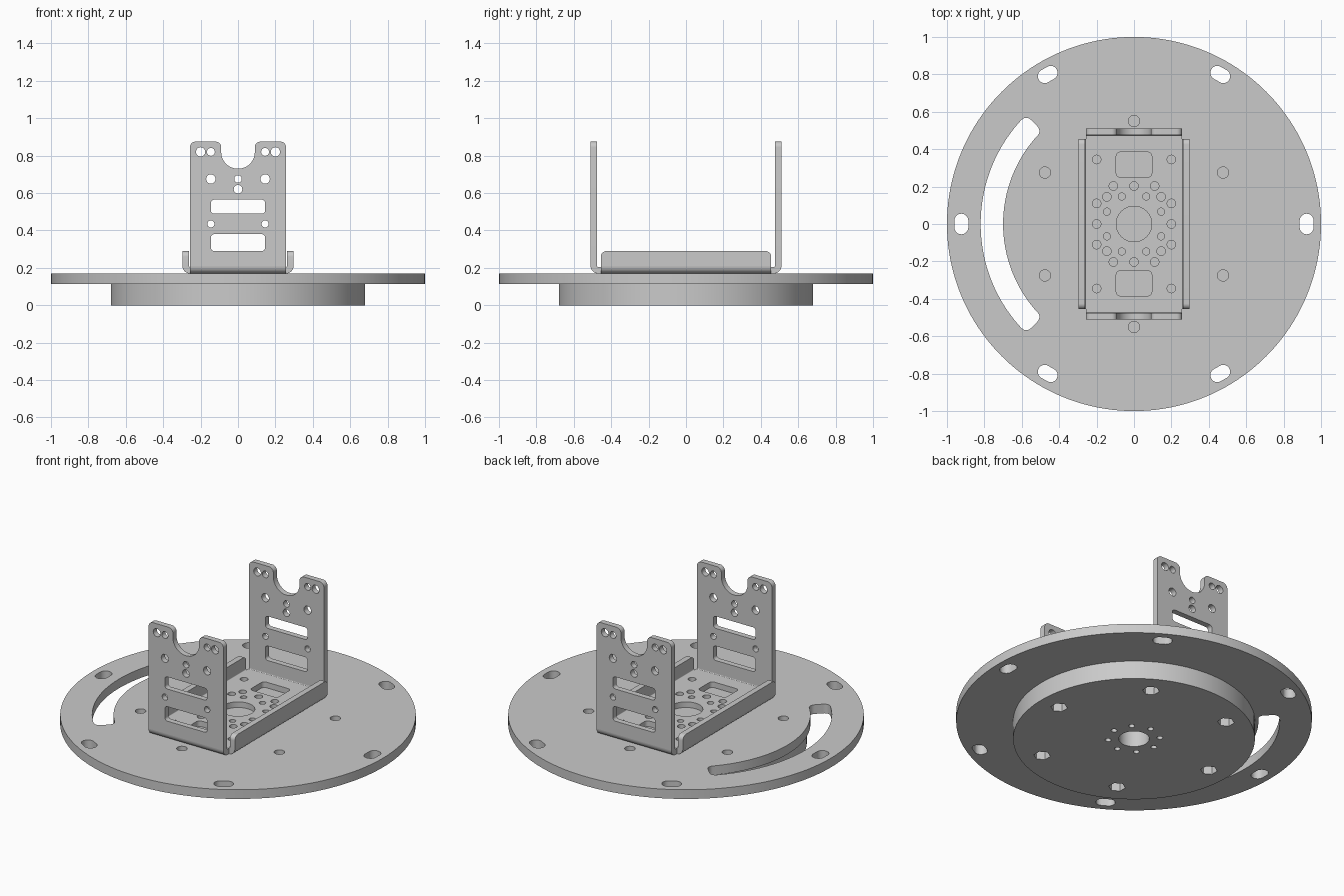
import bpy, bmesh
from math import cos, sin, tan, pi, radians
from mathutils import Matrix, Vector

cube = bpy.data.objects.get("Cube")
if cube:
    bpy.data.objects.remove(cube)

gray = bpy.data.materials.new("metal_gray")
gray.use_nodes = True
gray.diffuse_color = (0.59, 0.59, 0.59, 1)
gray.node_tree.nodes["Principled BSDF"].inputs["Base Color"].default_value = (0.59, 0.59, 0.59, 1)


# Outline helpers
def polar(r, deg):
    return r * cos(radians(deg)), r * sin(radians(deg))


def circle(x, y, r, n=24, phase=0):
    return [(x + r * cos(2 * pi * i / n + phase), y + r * sin(2 * pi * i / n + phase))
            for i in range(n)]


def fillet(corners, steps=8):
    """Closed outline from (x, y, radius) corners."""
    out = []
    for i, (x, y, r) in enumerate(corners):
        p = Vector((x, y))
        if r == 0:
            out.append((x, y))
            continue
        a = (Vector(corners[i - 1][:2]) - p).normalized()
        b = (Vector(corners[(i + 1) % len(corners)][:2]) - p).normalized()
        half = a.angle(b) / 2
        center = p + (a + b).normalized() * (r / sin(half))
        start = (p + a * (r / tan(half)) - center).normalized()
        end = (p + b * (r / tan(half)) - center).normalized()
        for k in range(steps + 1):
            out.append(tuple(center + r * start.slerp(end, k / steps)))
    return out


def rect(x, y, w, h, r):
    return fillet([(x - w / 2, y - h / 2, r), (x + w / 2, y - h / 2, r),
                   (x + w / 2, y + h / 2, r), (x - w / 2, y + h / 2, r)])


def mirrored(points):
    """All distinct sign combinations of the given points."""
    return sorted({(sx * x, sy * y) for x, y in points for sx in (1, -1) for sy in (1, -1)})


def panel(name, loops, thickness, matrix):
    """Sheet with cut-outs: the first loop is the outline, the rest are holes."""
    curve = bpy.data.curves.new(name, "CURVE")
    curve.dimensions = "2D"
    curve.fill_mode = "BOTH"
    curve.extrude = thickness / 2
    for loop in loops:
        spline = curve.splines.new("POLY")
        spline.points.add(len(loop) - 1)
        for point, (x, y) in zip(spline.points, loop):
            point.co = (x, y, 0, 1)
        spline.use_cyclic_u = True
    temp = bpy.data.objects.new(name + "_outline", curve)
    bpy.context.collection.objects.link(temp)
    bpy.context.view_layer.update()
    mesh = bpy.data.meshes.new_from_object(temp.evaluated_get(bpy.context.evaluated_depsgraph_get()))
    bpy.data.objects.remove(temp)
    bpy.data.curves.remove(curve)
    mesh.transform(matrix)
    bm = bmesh.new()
    bm.from_mesh(mesh)
    bmesh.ops.remove_doubles(bm, verts=bm.verts, dist=0.00005)
    bmesh.ops.recalc_face_normals(bm, faces=bm.faces)
    bm.to_mesh(mesh)
    bm.free()
    mesh.materials.clear()
    mesh.materials.append(gray)
    obj = bpy.data.objects.new(name, mesh)
    bpy.context.collection.objects.link(obj)
    bpy.ops.object.select_all(action="DESELECT")
    obj.select_set(True)
    bpy.context.view_layer.objects.active = obj
    bpy.ops.object.shade_smooth_by_angle(angle=radians(30))


def flat(z0, z1):
    return Matrix.Translation((0, 0, (z0 + z1) / 2))


DISC_TOP, PLATE_TOP = 0.113, 0.17

# Lower disc with centre bore, a ring of small holes and six hex nut pockets
loops = [circle(0, 0, 0.68, 128), circle(0, 0, 0.086, 40)]
loops += [circle(*polar(0.146, 45 * i), 0.017) for i in range(8)]
loops += [circle(*polar(0.55, 60 * i), 0.048, 6, pi / 6) for i in range(6)]
panel("lower_disc", loops, DISC_TOP, flat(0, DISC_TOP))

# Round base plate with rim slots, bolt holes and a long curved slot
loops = [circle(0, 0, 1, 160)]
for i in range(6):
    loops.append(circle(*polar(0.55, 30 + 60 * i), 0.03))
    turn = Matrix.Rotation(radians(60 * i), 2)
    loops.append([tuple(turn @ Vector(p)) for p in rect(0.923, 0, 0.074, 0.11, 0.0365)])
sweep = [139 + 82 * i / 30 for i in range(31)]
slot = [(*polar(0.82, 134.7), 0.035)] + [(*polar(0.82, a), 0) for a in sweep]
slot += [(*polar(0.82, 225.3), 0.035), (*polar(0.7, 225.3), 0.035)]
slot += [(*polar(0.7, a), 0) for a in reversed(sweep)] + [(*polar(0.7, 134.7), 0.035)]
loops.append(fillet(slot))
panel("base_plate", loops, PLATE_TOP - DISC_TOP, flat(DISC_TOP, PLATE_TOP))

# Bracket floor with its hole pattern
SHEET, BEND = 0.035, 0.04
HALF_X, HALF_Y, WALL_Z = 0.257, 0.47, PLATE_TOP + BEND
FLANGE_Y = 0.455
loops = [rect(0, 0, 2 * HALF_X, 2 * HALF_Y, 0), circle(0, 0, 0.095, 40)]
loops += [rect(0, s * 0.317, 0.19, 0.135, 0.022) for s in (1, -1)]
loops += [circle(x, y, 0.023) for x, y in mirrored(
    [(0.2, 0.345), (0, 0.203), (0.11, 0.203), (0.2, 0.11), (0.2, 0), (0.145, 0.145)])]
loops += [circle(x, y, 0.019) for x, y in mirrored([(0.145, 0.066), (0.065, 0.147)])]
panel("bracket_floor", loops, SHEET, flat(PLATE_TOP, PLATE_TOP + SHEET))

# Upright wall outline with a U notch between two ears
half = [(HALF_X, WALL_Z, 0), (HALF_X, 0.875, 0.03), (0.09, 0.875, 0.03), (0.09, 0.73, 0.0899)]
wall = [fillet(half + [(-x, z, r) for x, z, r in reversed(half)], 12)]
wall += [rect(0, 0.527, 0.29, 0.075, 0.018), rect(0, 0.335, 0.29, 0.09, 0.018)]
wall += [circle(0, 0.675, 0.02), circle(0, 0.62, 0.023)]
for s in (1, -1):
    wall += [circle(s * x, z, r) for x, z, r in
             [(0.2, 0.82, 0.025), (0.145, 0.82, 0.021), (0.145, 0.675, 0.025), (0.145, 0.435, 0.019)]]

# Low side flange outline
flange = [fillet([(-FLANGE_Y, WALL_Z, 0), (FLANGE_Y, WALL_Z, 0),
                  (FLANGE_Y, 0.29, 0.03), (-FLANGE_Y, 0.29, 0.03)])]

# Quarter-round fold section, from floor to upright
fold = [polar(BEND, -90 + 9 * i) for i in range(11)]
fold += [polar(BEND - SHEET, -9 * i) for i in range(11)]

upright = Matrix.Rotation(pi / 2, 4, "X")
sideways = Matrix.Rotation(pi / 2, 4, "Z") @ upright
offset = BEND - SHEET / 2
for s, end, side in ((-1, "front", "right"), (1, "back", "left")):
    panel(end + "_wall", wall, SHEET, Matrix.Translation((0, s * (HALF_Y + offset), 0)) @ upright)
    panel(side + "_flange", flange, SHEET,
          Matrix.Translation((s * (HALF_X + offset), 0, 0)) @ sideways)
    flip = Matrix.Diagonal((s, s, 1, 1))
    panel(end + "_fold", [fold], 2 * HALF_X,
          flip @ Matrix.Translation((0, HALF_Y, WALL_Z)) @ sideways)
    panel(side + "_fold", [fold], 2 * FLANGE_Y,
          flip @ Matrix.Translation((HALF_X, 0, WALL_Z)) @ upright)
